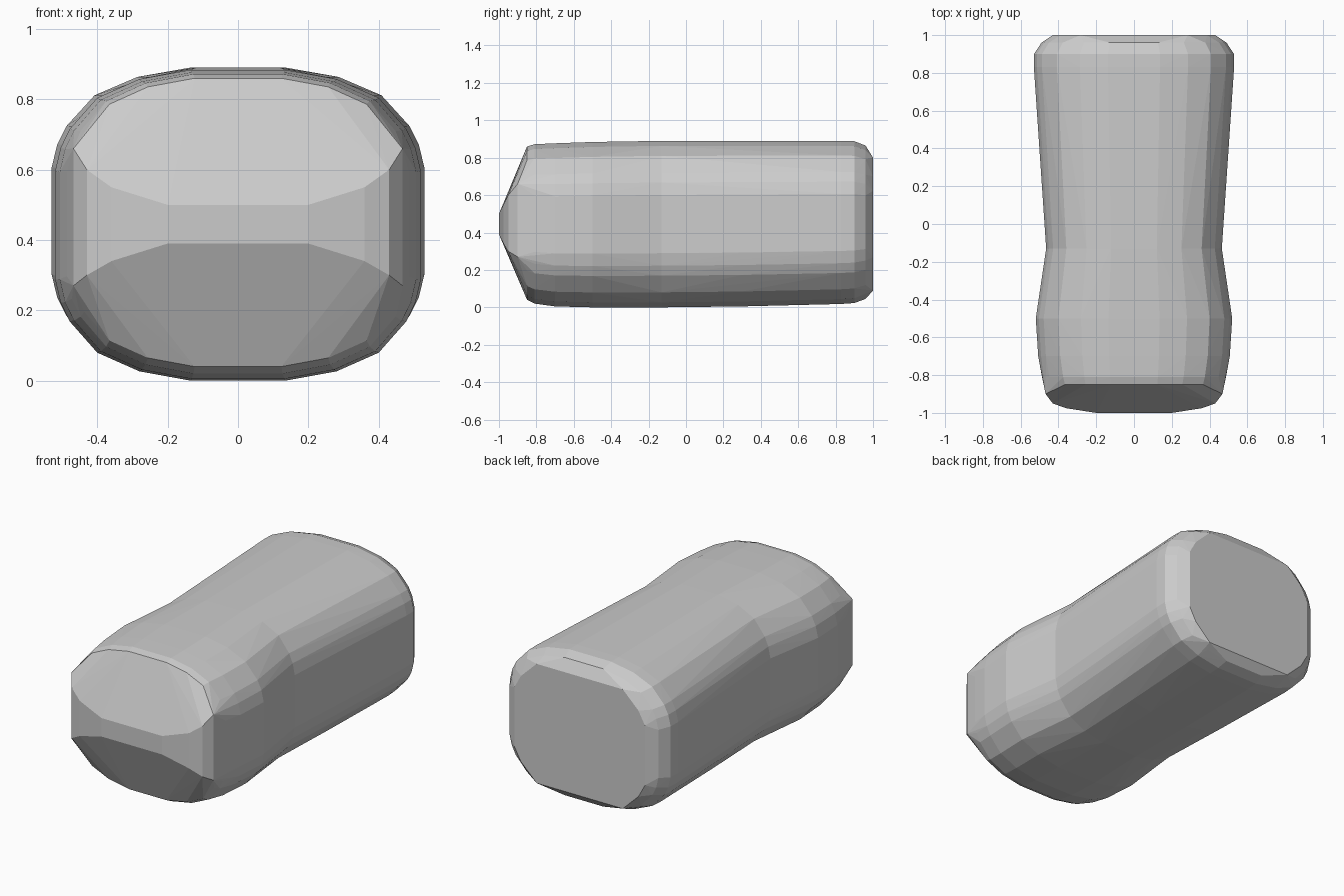
import bpy, bmesh

if "Cube" in bpy.data.objects:
    bpy.data.objects.remove(bpy.data.objects["Cube"])

SEAM = -0.13
ROUND = [(1, .35), (.97, .5), (.92, .62), (.77, .82), (.54, .94), (.26, 1)]
OCTAGON = [(1, .5), (.9, .72), (.66, 1)]
BOX = [(1, 1)]


def ring(y, w, z0, z1, shape):
    """Cross-section at y: quarter profile mirrored into four quadrants."""
    mid, half = (z0 + z1) / 2, (z1 - z0) / 2
    return [(sx * u * w, y, mid + sz * v * half)
            for u, v in shape for sx in (-1, 1) for sz in (-1, 1)]


def add_hull(bm, sections):
    """Faceted convex shell through the sections, open at the waist."""
    part = bmesh.new()
    for s in sections:
        for p in ring(*s):
            part.verts.new(p)
    res = bmesh.ops.convex_hull(part, input=part.verts)
    loose = [v for v in part.verts if not v.link_faces]
    bmesh.ops.delete(part, geom=loose, context='VERTS')
    caps = [f for f in part.faces if all(abs(v.co.y - SEAM) < 1e-4 for v in f.verts)]
    bmesh.ops.delete(part, geom=caps, context='FACES')
    tmp = bpy.data.meshes.new("tmp")
    part.to_mesh(tmp)
    part.free()
    bm.from_mesh(tmp)
    bpy.data.meshes.remove(tmp)


waist = (SEAM, .465, 0, .89, ROUND)

# front half: bulge that tapers to a blunt wedge nose
front = [
    (-1.0, .2, .39, .5, BOX),
    (-.975, .36, .34, .55, BOX),
    (-.95, .43, .30, .60, BOX),
    (-.90, .468, .27, .66, BOX),
    (-.85, .475, .04, .86, ROUND),
    (-.81, .487, .02, .872, ROUND),
    (-.70, .507, .005, .877, ROUND),
    (-.50, .52, 0, .884, ROUND),
    waist,
]

# rear half: flares from the waist to a flat, bevelled end
rear = [
    waist,
    (.30, .494, .005, .89, ROUND),
    (.83, .53, .018, .89, ROUND),
    (.90, .529, .023, .888, ROUND),
    (.96, .49, .045, .865, ROUND),
    (1.0, .43, .09, .80, OCTAGON),
]

bm = bmesh.new()
add_hull(bm, front)
add_hull(bm, rear)
bmesh.ops.remove_doubles(bm, verts=bm.verts, dist=1e-4)
bmesh.ops.recalc_face_normals(bm, faces=bm.faces)

mesh = bpy.data.meshes.new("waisted_body")
bm.to_mesh(mesh)
bm.free()
body = bpy.data.objects.new("waisted_body", mesh)
bpy.context.collection.objects.link(body)
